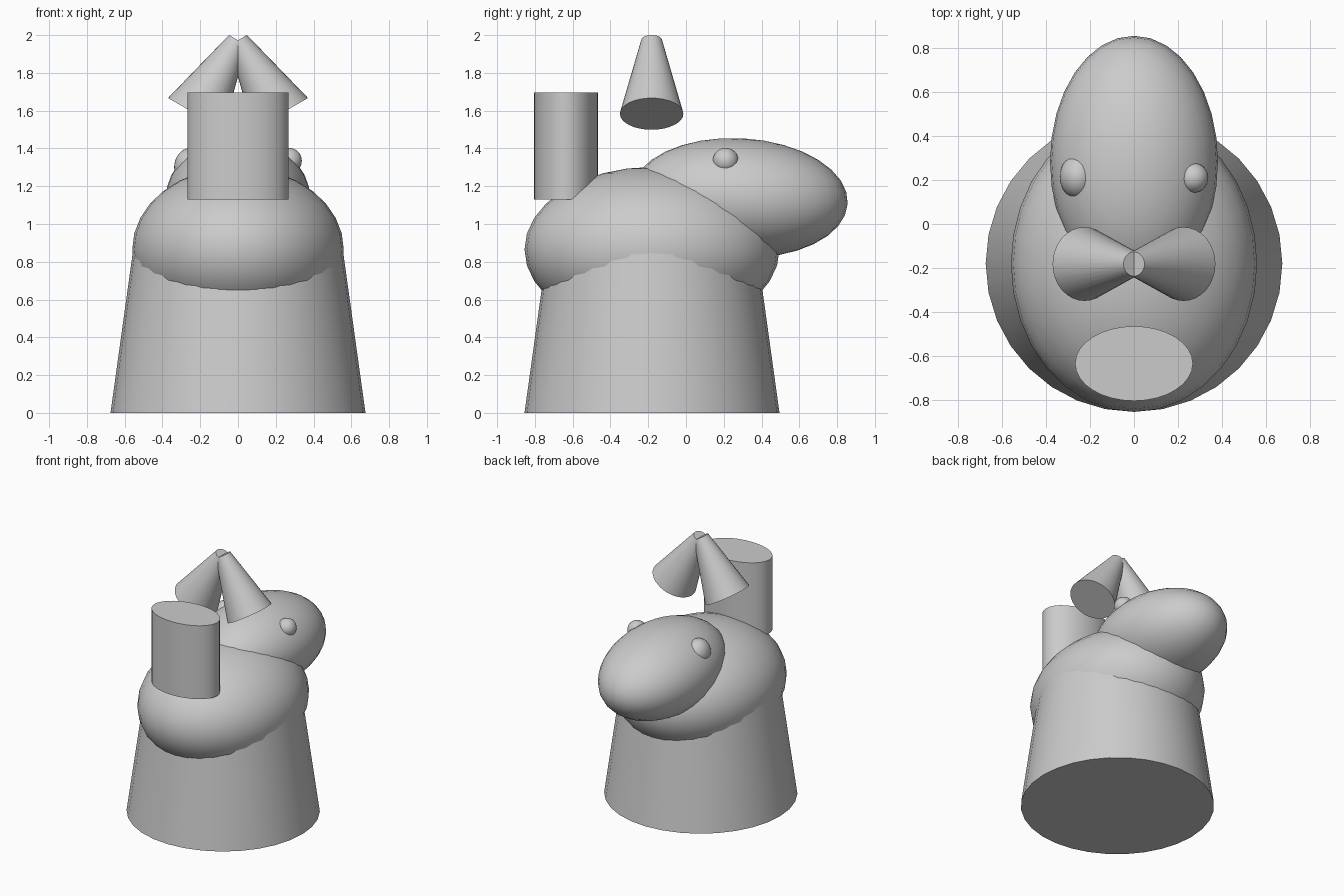
import bpy
from math import radians
from mathutils import Vector

cube = bpy.data.objects.get("Cube")
if cube:
    bpy.data.objects.remove(cube, do_unlink=True)

GREY = (0.6, 0.6, 0.6, 1.0)
grey = bpy.data.materials.new("plain_grey")
grey.use_nodes = True
grey.diffuse_color = GREY
grey.node_tree.nodes["Principled BSDF"].inputs["Base Color"].default_value = GREY


def finish(name, scale=(1, 1, 1)):
    obj = bpy.context.object
    obj.name = name
    obj.scale = scale
    obj.data.materials.append(grey)
    bpy.ops.object.transform_apply(location=False, rotation=False, scale=True)
    bpy.ops.object.shade_smooth_by_angle(angle=radians(35))
    return obj


def ellipsoid(name, center, radii, tilt=0.0):
    bpy.ops.mesh.primitive_uv_sphere_add(segments=32, ring_count=16, location=center,
                                         rotation=(radians(tilt), 0, 0))
    return finish(name, radii)


def frustum(name, bottom, top, r_bottom, r_top, scale=(1, 1, 1)):
    # Round solid running from one end point to the other
    bottom, top = Vector(bottom), Vector(top)
    axis = top - bottom
    bpy.ops.mesh.primitive_cone_add(vertices=32, radius1=r_bottom, radius2=r_top,
                                    depth=axis.length, location=(bottom + top) / 2,
                                    rotation=axis.to_track_quat('Z', 'Y').to_euler())
    return finish(name, scale)


# Tapered pedestal and the rounded body sitting on it
frustum("base", (0, -0.18, 0), (0, -0.18, 0.85), 0.675, 0.557)
ellipsoid("body", (0, -0.18, 0.865), (0.56, 0.675, 0.437))

# Head leaning out to the back, with two unequal eyes
ellipsoid("head", (0, 0.283, 1.138), (0.382, 0.574, 0.316), tilt=-3)
ellipsoid("right_eye", (-0.253, 0.215, 1.3), (0.085, 0.102, 0.102))
ellipsoid("left_eye", (0.27, 0.21, 1.335), (0.068, 0.068, 0.068))

# Oval block at the front
frustum("front_block", (0, -0.635, 1.13), (0, -0.635, 1.695), 1, 1, (0.268, 0.17, 1))

# Pair of splayed cones meeting at the top
for side, name in ((-1, "right_cone"), (1, "left_cone")):
    frustum(name, (side * 0.225, -0.182, 1.583), (0, -0.182, 1.973), 0.168, 0.055)
